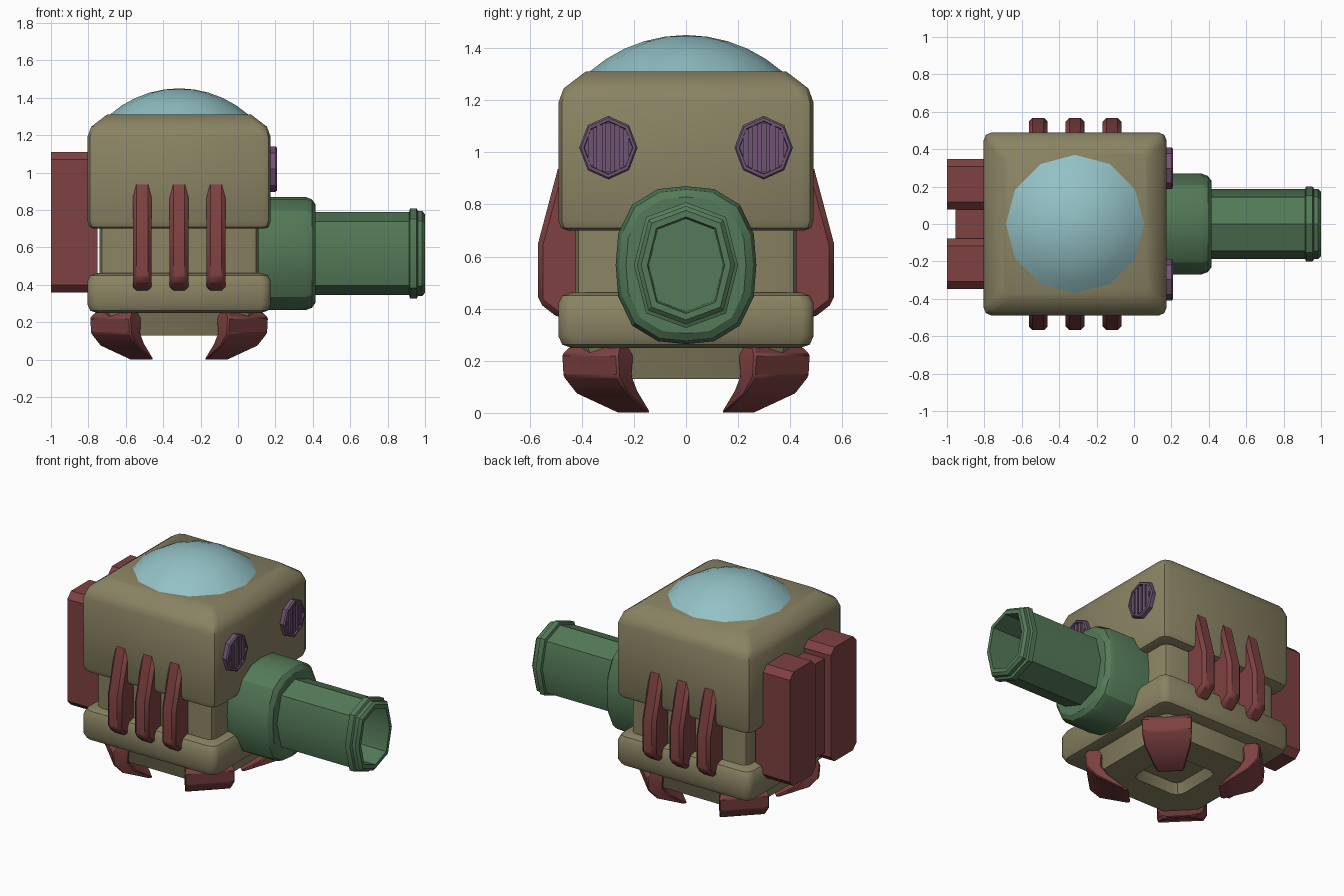
import bpy, bmesh, math
from mathutils import Vector, Matrix

if "Cube" in bpy.data.objects:
    bpy.data.objects.remove(bpy.data.objects["Cube"], do_unlink=True)

CX = -0.315          # body centre along x
CANNON_Z = 0.567


def material(name, *srgb):
    lin = [((c / 255 + 0.055) / 1.055) ** 2.4 for c in srgb] + [1]
    m = bpy.data.materials.new(name)
    m.use_nodes = True
    m.diffuse_color = lin
    node = next(n for n in m.node_tree.nodes if n.type == 'BSDF_PRINCIPLED')
    node.inputs["Base Color"].default_value = lin
    return m


OLIVE = material("olive", 138, 131, 99)
GREEN = material("green", 84, 122, 88)
RED = material("dark red", 126, 65, 65)
BLUE = material("pale blue", 147, 193, 197)
PURPLE = material("purple", 112, 84, 114)


def finish(name, bm, mat, bevel=0, segments=1, smooth=30):
    bmesh.ops.recalc_face_normals(bm, faces=bm.faces)
    me = bpy.data.meshes.new(name)
    bm.to_mesh(me)
    bm.free()
    ob = bpy.data.objects.new(name, me)
    bpy.context.collection.objects.link(ob)
    me.materials.append(mat)
    if bevel:
        mod = ob.modifiers.new("bevel", 'BEVEL')
        mod.width, mod.segments = bevel, segments
        mod.limit_method = 'ANGLE'
    bpy.ops.object.select_all(action='DESELECT')
    ob.select_set(True)
    bpy.context.view_layer.objects.active = ob
    bpy.ops.object.shade_smooth_by_angle(angle=math.radians(smooth))
    return ob


def loft(rings):
    """Skin a list of point rings and cap both ends."""
    bm = bmesh.new()
    vs = [[bm.verts.new(p) for p in ring] for ring in rings]
    for a, b in zip(vs, vs[1:]):
        for i in range(len(a)):
            j = (i + 1) % len(a)
            bm.faces.new((a[i], a[j], b[j], b[i]))
    bm.faces.new(vs[0])
    bm.faces.new(vs[-1])
    return bm


def square(half, z, radius=0.045, steps=2):
    """Rounded square ring around the body axis."""
    pts = []
    for k in range(4):
        for s in range(steps + 1):
            a = math.radians(90 * (k + s / steps))
            mid = math.radians(90 * k + 45)
            d = (half - radius) * math.sqrt(2)
            pts.append(Vector((CX + d * math.cos(mid) + radius * math.cos(a),
                               d * math.sin(mid) + radius * math.sin(a), z)))
    return pts


def oval(x, hy, hz, sides, cy=0, cz=CANNON_Z, power=2.6):
    """Boxy oval ring facing along x."""
    pts = []
    for i in range(sides):
        a = math.tau * i / sides
        c, s = math.cos(a), math.sin(a)
        k = (abs(c) ** power + abs(s) ** power) ** (-1 / power)
        pts.append(Vector((x, cy + hy * c * k, cz + hz * s * k)))
    return pts


def box(lo, hi):
    bm = bmesh.new()
    lo, hi = Vector(lo), Vector(hi)
    bmesh.ops.create_cube(bm, size=1)
    for v in bm.verts:
        v.co = (lo + hi) / 2 + v.co * (hi - lo)
    return bm


# Body: upper hood, recessed core, lower plate, hollow base
hood = [(.455, .70), (.48, .71), (.49, .74), (.49, 1.19), (.47, 1.245), (.385, 1.31)]
plate = [(.44, .25), (.475, .262), (.49, .295), (.49, .42), (.475, .45), (.44, .463)]
finish("upper_body", loft([square(h, z) for h, z in hood]), OLIVE, smooth=40)
finish("lower_plate", loft([square(h, z) for h, z in plate]), OLIVE, smooth=40)
finish("body_core", loft([square(.425, z) for z in (.4, .75)]), OLIVE)
finish("base", loft([square(.41, .27, .1), square(.37, .13, .1), square(.18, .13, .05),
                     square(.15, .19, .04)]), OLIVE)

# Dome: twelve-sided spherical cap
rise, rim = .14, .37
R = (rim ** 2 + rise ** 2) / (2 * rise)
top_angle = math.asin(rim / R)
rings = []
for t in (1, .8, .6, .4, .2, .02):
    a = top_angle * t
    rings.append([Vector((CX + R * math.sin(a) * math.cos(math.tau * i / 12),
                          R * math.sin(a) * math.sin(math.tau * i / 12),
                          1.31 + rise - R + R * math.cos(a))) for i in range(12)])
finish("dome", loft(rings), BLUE)

# Cannon: collar and hollow barrel
finish("cannon_collar", loft([oval(x, y, z, 16) for x, y, z in
       [(.05, .27, .303), (.36, .27, .303), (.395, .257, .29), (.415, .23, .262)]]), GREEN)
barrel = [(.38, .187, .222), (.915, .187, .222), (.92, .2, .241), (.955, .2, .241),
          (.962, .188, .227), (.985, .188, .227), (1.0, .172, .21), (1.0, .148, .185),
          (.5, .142, .178)]
finish("cannon_barrel", loft([oval(x, y, z, 8) for x, y, z in barrel]), GREEN)

# Eyes: octagonal rims with upright slats
for side, label in ((1, "left"), (-1, "right")):
    cy, cz = side * .298, 1.018
    rim_rings = [(.16, 1), (.2, 1), (.208, .94), (.208, .84), (.192, .82)]
    finish(label + "_eye", loft([oval(x, .112 * s, .122 * s, 8, cy, cz, 2)
                                 for x, s in rim_rings]), PURPLE)
    for i in range(5):
        off = (i - 2) * .034
        half = .092 * math.sqrt(1 - (off / .105) ** 2)
        finish(f"{label}_eye_slat_{i + 1}",
               box((.18, cy + off - .011, cz - half), (.204, cy + off + .011, cz + half)), PURPLE)

# Side fins, three on each side
fin_profile = [(.40, .95), (.487, .955), (.568, .65), (.568, .425), (.487, .362), (.40, .362)]
for side, label in ((-1, "front"), (1, "rear")):
    for i in range(3):
        x = CX + (i - 1) * .197
        rings = [[Vector((x + w, side * y, z)) for y, z in fin_profile] for w in (-.05, .05)]
        finish(f"{label}_fin_{i + 1}", loft(rings), RED, bevel=.02, smooth=20)

# Back tanks with corners cut along x, joined by a narrower block
for side, label in ((1, "left"), (-1, "right")):
    bm = box((-1, .078 if side > 0 else -.348, .36), (-.75, .348 if side > 0 else -.078, 1.11))
    along_x = [e for e in bm.edges
               if abs((e.verts[0].co - e.verts[1].co).normalized().x) > .9]
    bmesh.ops.bevel(bm, geom=along_x, offset=.04, segments=1, affect='EDGES')
    finish(label + "_tank", bm, RED)
finish("tank_link", box((-.955, -.1, .42), (-.75, .1, 1.04)), RED)

# Claw feet on the four corners: outer r, z, half width, inner r, z
claw = [(.50, .255, .135, .40, .255), (.527, .225, .152, .42, .21), (.52, .14, .152, .425, .14),
        (.46, .075, .14, .385, .085), (.29, .001, .085, .265, .001)]
for k in range(4):
    turn = Matrix.Translation((CX, 0, 0)) @ Matrix.Rotation(math.radians(45 + 90 * k), 4, 'Z')
    rings = [[turn @ Vector(p) for p in
              ((ro, -w, zo), (ro, w, zo), (ri, w * .9, zi), (ri, -w * .9, zi))]
             for ro, zo, w, ri, zi in claw]
    finish(f"claw_foot_{k + 1}", loft(rings), RED, bevel=.015, smooth=35)
